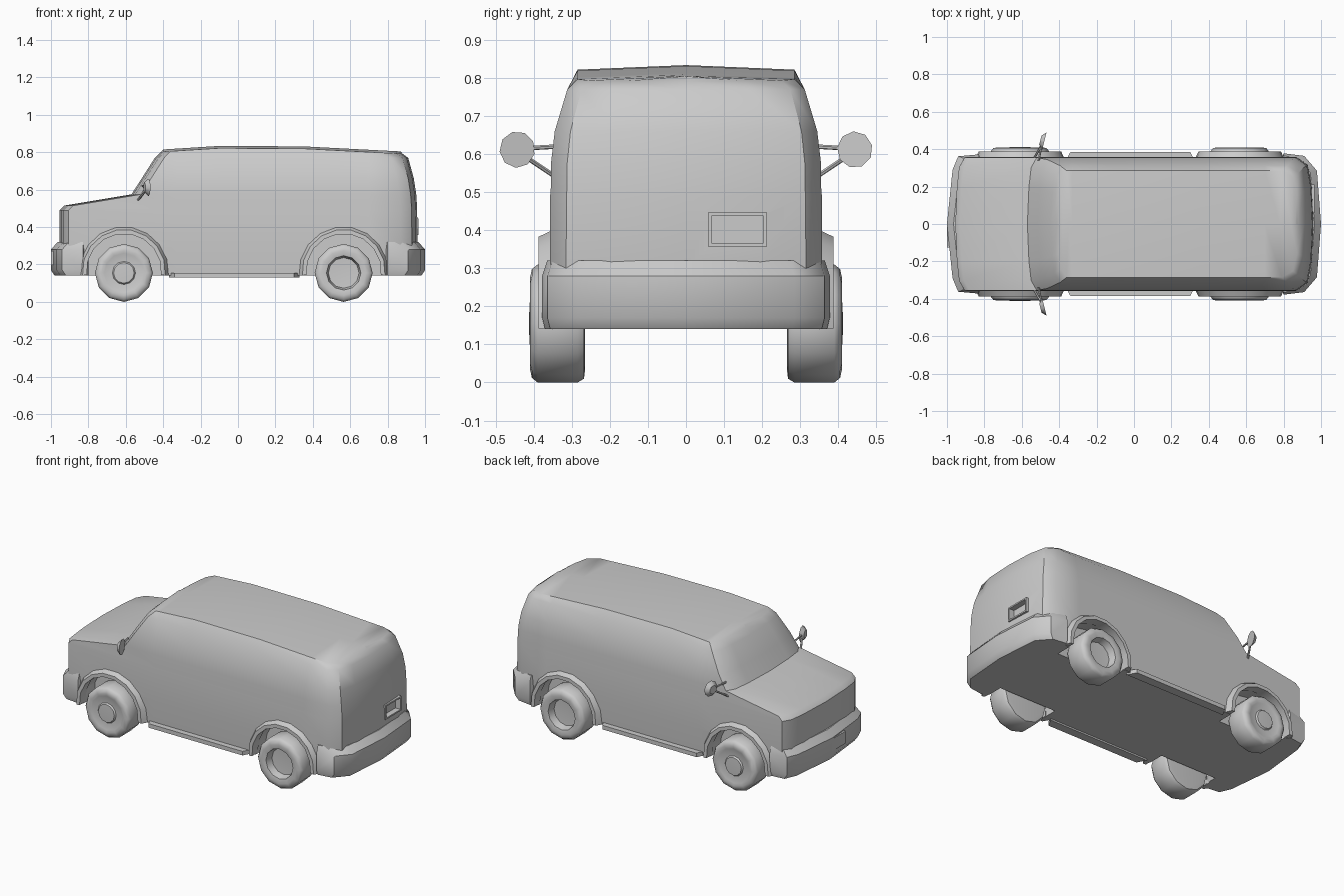
import bpy, bmesh, math
from mathutils import Vector, Matrix

if "Cube" in bpy.data.objects:
    bpy.data.objects.remove(bpy.data.objects["Cube"])


def finish(name, bm, angle=40):
    bmesh.ops.remove_doubles(bm, verts=bm.verts, dist=0.0005)
    bmesh.ops.recalc_face_normals(bm, faces=bm.faces)
    me = bpy.data.meshes.new(name)
    bm.to_mesh(me)
    bm.free()
    ob = bpy.data.objects.new(name, me)
    bpy.context.collection.objects.link(ob)
    smooth(ob, angle)
    return ob


def smooth(ob, angle):
    bpy.ops.object.select_all(action='DESELECT')
    ob.select_set(True)
    bpy.context.view_layer.objects.active = ob
    bpy.ops.object.shade_smooth_by_angle(angle=math.radians(angle))


def loft(name, rings, top=True, closed=False, angle=40):
    """Skin a list of closed point rings."""
    bm = bmesh.new()
    vs = [[bm.verts.new(p) for p in r] for r in rings]
    n = len(vs[0])
    pairs = list(zip(vs, vs[1:])) + ([(vs[-1], vs[0])] if closed else [])
    for a, b in pairs:
        for i in range(n):
            j = (i + 1) % n
            bm.faces.new((a[i], a[j], b[j], b[i]))
    if not closed:
        bm.faces.new(vs[0])
        if top:
            bm.faces.new(vs[-1])
    return finish(name, bm, angle)


def box(name, center, size):
    bm = bmesh.new()
    bmesh.ops.create_cube(bm, size=1)
    bmesh.ops.scale(bm, vec=size, verts=bm.verts)
    bmesh.ops.translate(bm, vec=center, verts=bm.verts)
    return finish(name, bm)


def rod(name, a, b, r1, r2=None, seg=6):
    a, b = Vector(a), Vector(b)
    bm = bmesh.new()
    bmesh.ops.create_cone(bm, cap_ends=True, segments=seg, radius1=r1,
                          radius2=r1 if r2 is None else r2, depth=(b - a).length)
    rot = Vector((0, 0, 1)).rotation_difference(b - a).to_matrix().to_4x4()
    bm.transform(Matrix.Translation((a + b) / 2) @ rot)
    return finish(name, bm)


def mirrored(half):
    return half + [(x, -y) for x, y in half[-2:0:-1]]


def clamp(t):
    return max(0, min(1, t))


def roof_drop(x):
    return 0.019 * clamp((-0.1 - x) / 0.3) + 0.03 * clamp((x - 0.3) / 0.58)


# Body shell: plan outlines stacked by height (z, front x, rear x, half width)
levels = [(.14, -.95, .93, .35), (.30, -.955, .96, .358), (.49, -.955, .958, .357),
          (.515, -.93, .957, .355), (.575, -.57, .953, .355), (.66, -.515, .94, .345),
          (.77, -.445, .91, .312), (.822, -.41, .88, .285), (.834, -.40, .87, 0)]
rings = []
for z, xf, xr, w in levels:
    half = [(xf, 0), (xf + .008, .55 * w), (xf + .02, .85 * w), (xf + .05, w),
            (-.33, w), (-.1, w), (.35, w), (.7, w),
            (xr - .09, w), (xr - .03, .88 * w), (xr - .008, .55 * w), (xr, 0)]
    rings.append([(x, y, z - (roof_drop(x) if z > .8 else 0)) for x, y in mirrored(half)])
body = loft("van_body", rings, top=False)

# Wheel wells and rear plate pocket cut from the body
WHEELS = {"front": -.61, "rear": .565}
cutters = [box("plate_cutter", (.98, .135, .402), (.1, .14, .075))]
for x in WHEELS.values():
    for s in (1, -1):
        cutters.append(rod("well_cutter", (x, s * .25, .165), (x, s * .5, .165), .203, seg=20))
bpy.context.view_layer.objects.active = body
for c in cutters:
    m = body.modifiers.new("cut", 'BOOLEAN')
    m.operation = 'DIFFERENCE'
    m.solver = 'EXACT'
    m.object = c
    bpy.context.view_layer.objects.active = body
    # cuts go before the smoothing modifier, if there is one
    bpy.ops.object.modifier_move_to_index(modifier=m.name, index=0)
    bpy.ops.object.modifier_apply(modifier=m.name)
for c in cutters:
    bpy.data.objects.remove(c)
smooth(body, 40)

# Bumpers: (z, inset)
for name, half in (("front_bumper", [(-1, 0), (-.97, .29), (-.94, .362), (-.83, .372), (-.80, .30), (-.80, 0)]),
                   ("rear_bumper", [(1, 0), (.978, .285), (.91, .364), (.80, .378), (.77, .30), (.77, 0)])):
    s = 1 if half[0][0] > 0 else -1
    rings = [[(x - s * d * (abs(x) > .9), y * (1 - d), z) for x, y in mirrored(half)]
             for z, d in ((.14, .02), (.17, 0), (.28, 0), (.32, .035))]
    loft(name, rings)

# Wheels: lathed profiles (radius, y)
tire = [(0, .27), (.12, .265), (.145, .268), (.155, .285), (.155, .39), (.143, .405), (.12, .41)]
hubs = {"front": [(.105, .405), (.062, .402), (.055, .411), (0, .413)],
        "rear": [(.092, .404), (.082, .36), (0, .355)]}
flare = [(.2, .33), (.2, .387), (.222, .387), (.24, .35)]
for end, cx in WHEELS.items():
    for side, s in (("left", 1), ("right", -1)):
        rings = []
        for r, y in tire + hubs[end]:
            rings.append([(cx + r * math.cos(k * math.pi / 6), s * y,
                           .155 + r * math.sin(k * math.pi / 6)) for k in range(12)])
        bm = bmesh.new()
        vs = [[bm.verts.new(p) for p in r] for r in rings]
        for a, b in zip(vs, vs[1:]):
            for i in range(12):
                j = (i + 1) % 12
                bm.faces.new((a[i], a[j], b[j], b[i]))
        finish(f"{end}_{side}_wheel", bm)
        # Arch flare swept around the wheel well
        arc = [math.radians(-6 + 192 * k / 9) for k in range(10)]
        loft(f"{end}_{side}_arch",
             [[(cx + r * math.cos(t), s * y, .165 + r * math.sin(t)) for r, y in flare] for t in arc])

# Running boards and mirrors
for side, s in (("left", 1), ("right", -1)):
    plan = [(-.37, .33), (-.34, .385), (.30, .385), (.33, .33)]
    loft(f"{side}_running_board", [[(x, s * y, z) for x, y in plan] for z in (.13, .155)])
    c = Vector((-.485, s * .445, .612))
    n = Vector((1, -s * .25, 0)).normalized()
    rod(f"{side}_mirror", c - n * .016, c + n * .006, .026, .048, seg=9)
    rod(f"{side}_mirror_upper_arm", (-.51, s * .34, .62), (-.492, s * .43, .615), .006)
    rod(f"{side}_mirror_lower_arm", (-.535, s * .35, .545), (-.495, s * .42, .592), .006)

# Rear plate frame and front plate
for z in (.362, .442):
    box("rear_plate_frame_rail", (.945, .135, z), (.04, .155, .009))
for y in (.062, .208):
    box("rear_plate_frame_post", (.945, y, .402), (.04, .009, .089))
box("front_plate", (-.99, -.06, .235), (.02, .13, .075))
